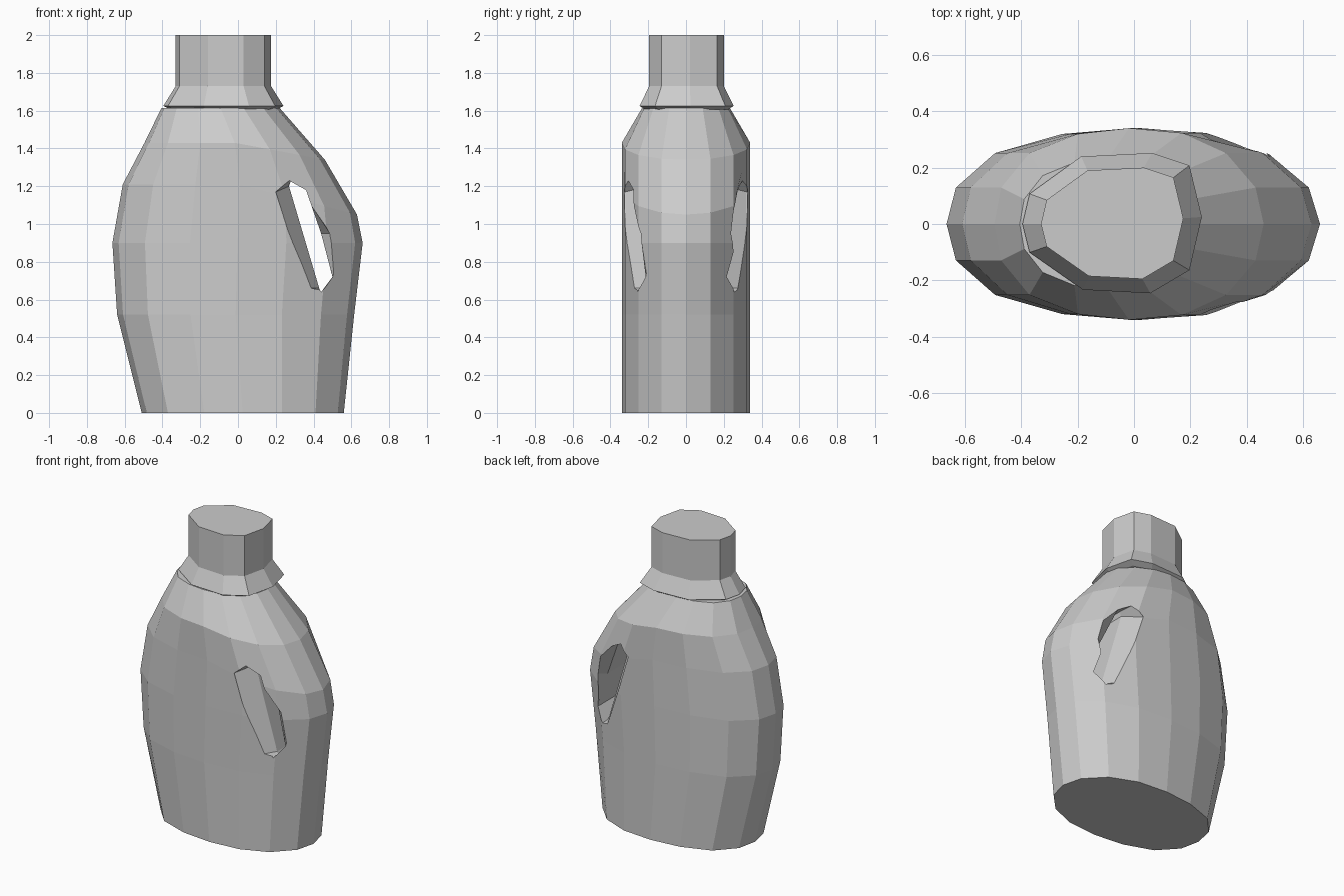
import bpy, bmesh

if "Cube" in bpy.data.objects:
    bpy.data.objects.remove(bpy.data.objects["Cube"])


def loft(name, rings):
    """Skin equal-length rings of points and cap both ends."""
    bm = bmesh.new()
    vs = [[bm.verts.new(p) for p in r] for r in rings]
    n = len(vs[0])
    for a, b in zip(vs, vs[1:]):
        for i in range(n):
            j = (i + 1) % n
            bm.faces.new((a[i], a[j], b[j], b[i]))
    bm.faces.new(vs[0][::-1])
    bm.faces.new(vs[-1])
    bmesh.ops.recalc_face_normals(bm, faces=bm.faces)
    me = bpy.data.meshes.new(name)
    bm.to_mesh(me)
    bm.free()
    ob = bpy.data.objects.new(name, me)
    bpy.context.collection.objects.link(ob)
    return ob


# Jug body: half outline (x fraction, y fraction), mirrored in y
half = [(-1, 0), (-.95, .38), (-.74, .74), (-.38, .94), (0, 1),
        (.39, .95), (.72, .74), (.94, .38), (1, 0)]
outline = half + [(u, -v) for u, v in half[-2:0:-1]]


def body_ring(z, x0, x1, y, drop=0):
    c, h = (x0 + x1) / 2, (x1 - x0) / 2
    return [(c + h * u, y * v, z - drop * max(0, u)) for u, v in outline]


body = loft("jug_body", [body_ring(*s) for s in (
    (0, -.51, .56, .34),
    (.52, -.64, .615, .34),
    (.9, -.665, .66, .34),
    (1.21, -.61, .63, .34, .16),
    (1.43, -.495, .46, .34, .09),
    (1.615, -.405, .22, .232))])

# Handle opening: tunnel flaring out to both sides
rim = [(.2, 1.17), (.27, 1.23), (.36, 1.18), (.58, .95),
       (.51, .72), (.44, .64), (.36, .66)]
throat = [(.27, 1.2), (.28, 1.23), (.36, 1.18), (.44, .95),
          (.5, .72), (.44, .64), (.43, .66)]
cutter = loft("handle_cutter", [[(x, y, z) for x, z in ring] for y, ring in (
    (-.4, rim), (-.32, rim), (-.2, throat), (.2, throat), (.32, rim), (.4, rim))])
cutter.hide_render = True
cutter.hide_viewport = True
cutter.hide_set(True)
mod = body.modifiers.new("handle_hole", "BOOLEAN")
mod.operation = "DIFFERENCE"
mod.solver = "EXACT"
mod.object = cutter

# Collar and cap share an irregular ten-sided outline
neck = [(-.33, 0), (-.31, .085), (-.165, .19), (.035, .2), (.14, .165),
        (.175, .02), (.14, -.13), (.03, -.195), (-.16, -.185), (-.31, -.08)]


def neck_ring(z, s=1.0, dx=0.0):
    return [((x + .0775) * s - .0775 + dx, y * s, z) for x, y in neck]


loft("collar", [neck_ring(1.605, 1.1), neck_ring(1.625, 1.26), neck_ring(1.73, 1.0)])
loft("cap", [neck_ring(1.725), neck_ring(2.0)])
